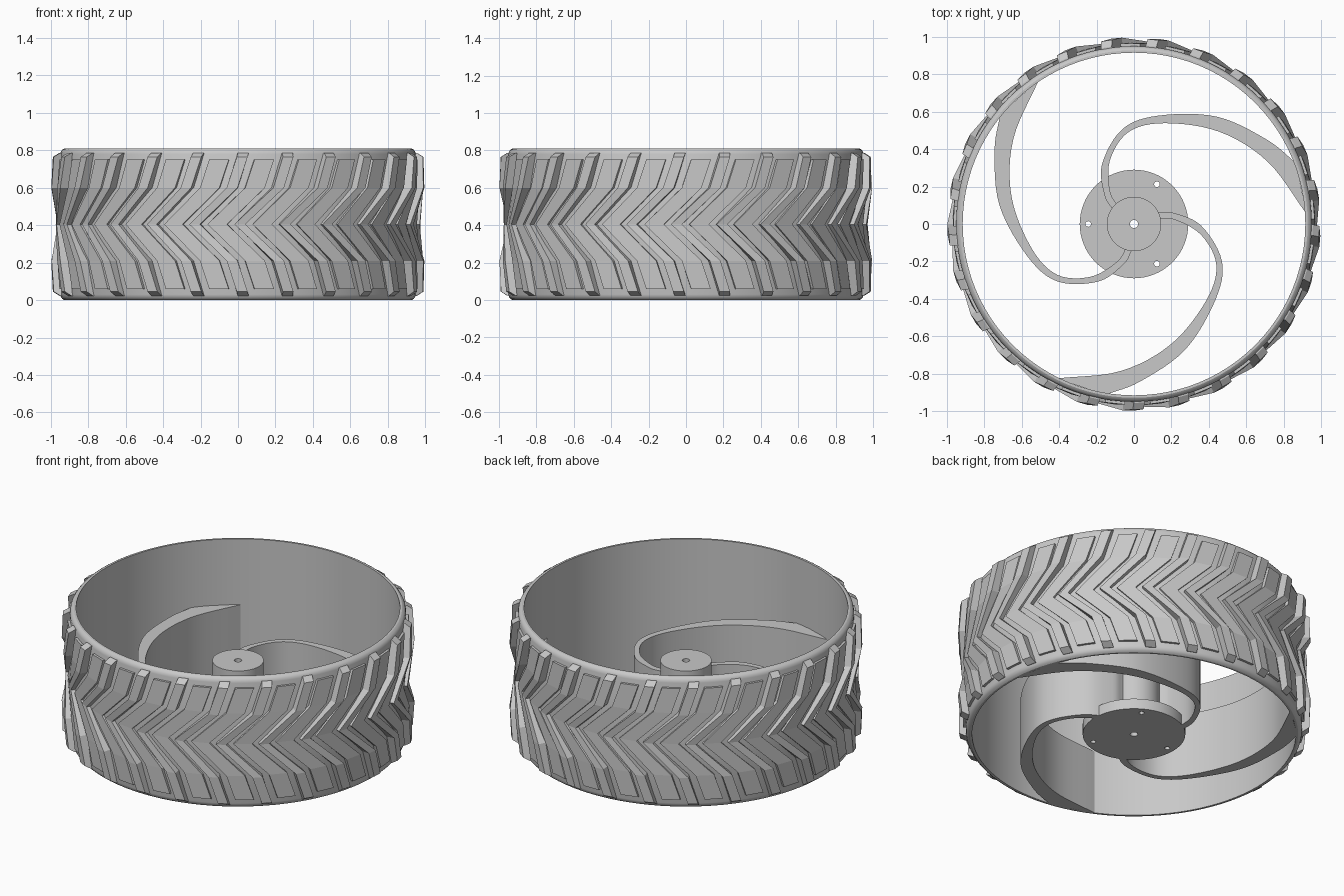
import bpy, bmesh, math
from mathutils import Vector
from mathutils.geometry import interpolate_bezier

cube = bpy.data.objects.get("Cube")
if cube:
    bpy.data.objects.remove(cube, do_unlink=True)

HEIGHT = 0.81
LUGS = 25

grey = bpy.data.materials.new("plain_grey")
grey.use_nodes = True
COLOUR = (0.58, 0.58, 0.58, 1)
grey.diffuse_color = COLOUR
grey.node_tree.nodes["Principled BSDF"].inputs["Base Color"].default_value = COLOUR


def finish(name, bm, smooth=False):
    bmesh.ops.recalc_face_normals(bm, faces=bm.faces)
    mesh = bpy.data.meshes.new(name)
    bm.to_mesh(mesh)
    bm.free()
    mesh.materials.append(grey)
    obj = bpy.data.objects.new(name, mesh)
    bpy.context.collection.objects.link(obj)
    if smooth:
        bpy.ops.object.select_all(action='DESELECT')
        obj.select_set(True)
        bpy.context.view_layer.objects.active = obj
        bpy.ops.object.shade_smooth_by_angle(angle=math.radians(30))
    return obj


def lathe(name, profile, steps, closed):
    """Spin a (radius, z) profile around the axle."""
    bm = bmesh.new()
    rings = []
    for i in range(steps):
        a = math.tau * i / steps
        rings.append([bm.verts.new((r * math.cos(a), r * math.sin(a), z)) for r, z in profile])
    count = len(profile)
    for i in range(steps):
        a, b = rings[i], rings[(i + 1) % steps]
        for j in range(count if closed else count - 1):
            k = (j + 1) % count
            bm.faces.new((a[j], b[j], b[k], a[k]))
    if not closed:
        bm.faces.new([ring[0] for ring in rings])
        bm.faces.new([ring[-1] for ring in rings])
    return finish(name, bm, True)


# Rim band with rounded lips
lip = [(0.915, 0), (0.928, 0), (0.938, 0.006), (0.946, 0.016), (0.95, 0.03)]
lathe("rim_band", lip + [(r, HEIGHT - z) for r, z in reversed(lip)], 96, True)


# Chevron tread, each lug swept through (angle in degrees, z, radius)
def add_lug(bm, path, turn, width):
    sections = []
    for deg, z, r in path:
        a = math.radians(deg + turn)
        out = Vector((math.cos(a), math.sin(a), 0))
        side = Vector((-out.y, out.x, 0)) * width / 2
        up = Vector((0, 0, z))
        sections.append([bm.verts.new(out * radius + side * s + up)
                         for radius, s in ((0.93, -1), (r, -1), (r, 1), (0.93, 1))])
    for a, b in zip(sections, sections[1:]):
        for j in range(4):
            k = (j + 1) % 4
            bm.faces.new((a[j], a[k], b[k], b[j]))
    bm.faces.new(sections[0])
    bm.faces.new(sections[-1])


def tread(name, half, width, offset):
    path = half + [(d, HEIGHT - z, r) for d, z, r in reversed(half[:-1])]
    bm = bmesh.new()
    for i in range(LUGS):
        add_lug(bm, path, offset + 360 * i / LUGS, width)
    return finish(name, bm)


tread("tread_bars",
      [(0, 0.787, 0.955), (-0.4, 0.765, 0.99), (-3.5, 0.6, 0.997), (-15.5, HEIGHT / 2, 0.974)],
      0.058, -1.9)
tread("tread_low_plates",
      [(-0.5, 0.752, 0.964), (-3.5, 0.6, 0.968), (-15.5, HEIGHT / 2, 0.962)],
      0.105, -9.1)

# Hub: flange disc and axle boss in one turned solid
hub = lathe("hub", [(0.29, 0), (0.29, 0.065), (0.145, 0.065), (0.145, 0.48)], 64, False)

# Axle and bolt holes
bm = bmesh.new()
holes = [(0, 0, 0.022)]
holes += [(0.245 * math.cos(a), 0.245 * math.sin(a), 0.015)
          for a in (math.pi / 3, math.pi, -math.pi / 3)]
for x, y, r in holes:
    geo = bmesh.ops.create_cone(bm, cap_ends=True, segments=20, radius1=r, radius2=r, depth=2)
    bmesh.ops.translate(bm, verts=geo["verts"], vec=(x, y, 0))
cutter = finish("hole_cutter", bm)
cutter.hide_render = True
cutter.hide_viewport = True
cut = hub.modifiers.new("holes", 'BOOLEAN')
cut.operation = 'DIFFERENCE'
cut.solver = 'EXACT'
cut.object = cutter


# Curved spokes, widening toward the rim
def smooth_line(points, steps=7):
    pts = [Vector(p) for p in points]
    ext = [pts[0] * 2 - pts[1]] + pts + [pts[-1] * 2 - pts[-2]]
    line = []
    for p0, p1, p2, p3 in zip(ext, ext[1:], ext[2:], ext[3:]):
        line += interpolate_bezier(p1, p1 + (p2 - p0) / 6, p2 - (p3 - p1) / 6, p2, steps)[:-1]
    return line + [pts[-1]]


outer = smooth_line([(0.13, 0.06), (0.21, 0.06), (0.36, -0.01), (0.47, -0.2),
                     (0.435, -0.405), (0.275, -0.67), (0.035, -0.84), (-0.15, -0.912)])
inner = smooth_line([(0.13, 0.027), (0.22, 0.022), (0.36, -0.06), (0.44, -0.22),
                     (0.385, -0.41), (0.2, -0.64), (-0.07, -0.785), (-0.415, -0.825)])
for n, name in enumerate(("right_spoke", "back_spoke", "left_spoke")):
    turn = math.tau * n / 3
    c, s = math.cos(turn), math.sin(turn)
    bm = bmesh.new()
    rows = []
    for p, q in zip(outer, inner):
        rows.append([bm.verts.new((v.x * c - v.y * s, v.x * s + v.y * c, z))
                     for v, z in ((p, 0), (p, 0.4), (q, 0.4), (q, 0))])
    for a, b in zip(rows, rows[1:]):
        for j in range(4):
            k = (j + 1) % 4
            bm.faces.new((a[j], a[k], b[k], b[j]))
    bm.faces.new(rows[0])
    bm.faces.new(rows[-1])
    finish(name, bm, True)
